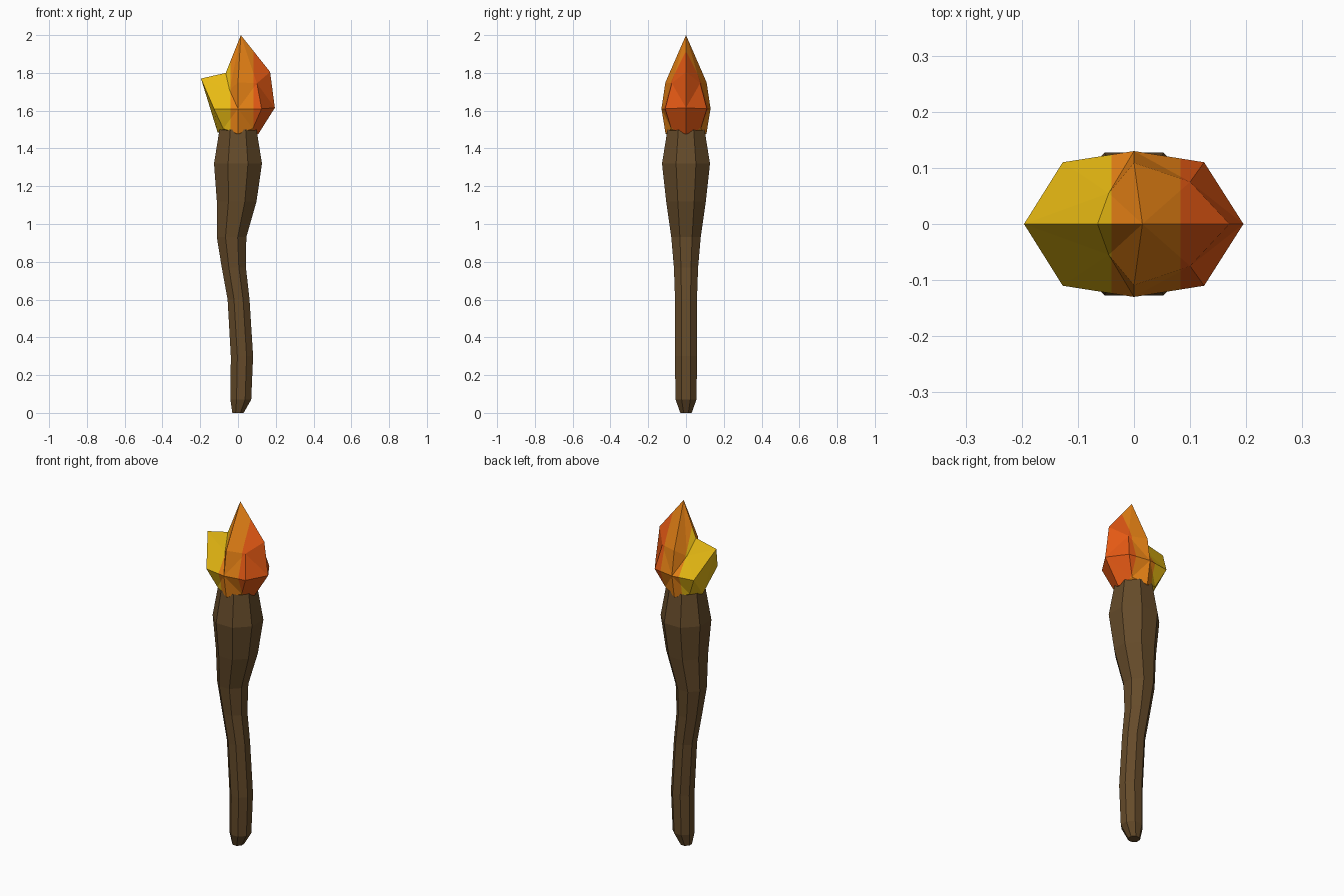
import bpy, bmesh, math

if "Cube" in bpy.data.objects:
    bpy.data.objects.remove(bpy.data.objects["Cube"])


def material(name, rgb):
    m = bpy.data.materials.new(name)
    m.diffuse_color = (*rgb, 1)
    m.use_nodes = True
    m.node_tree.nodes["Principled BSDF"].inputs["Base Color"].default_value = m.diffuse_color
    return m


def finish(bm, name, mats):
    bmesh.ops.recalc_face_normals(bm, faces=bm.faces)
    me = bpy.data.meshes.new(name)
    bm.to_mesh(me)
    bm.free()
    for m in mats:
        me.materials.append(m)
    ob = bpy.data.objects.new(name, me)
    bpy.context.collection.objects.link(ob)
    return ob


def bridge(bm, rings):
    # join successive eight-sided rings with quads
    for a, b in zip(rings, rings[1:]):
        for i in range(8):
            j = (i + 1) % 8
            bm.faces.new((a[i], a[j], b[j], b[i]))


brown = material("brown wood", (0.13, 0.07, 0.023))
yellow = material("flame yellow", (0.85, 0.52, 0.007))
orange = material("flame orange", (0.82, 0.23, 0.008))
red = material("flame red", (0.78, 0.10, 0.007))

# Wooden handle: octagonal sections (height, centre x, half width across flats)
sections = [(0, 0, 0.03), (0.07, 0.015, 0.055), (0.3, 0.021, 0.059),
            (0.6, 0.003, 0.058), (0.77, -0.022, 0.064), (0.93, -0.034, 0.078),
            (1.12, -0.007, 0.105), (1.32, 0, 0.127), (1.5, 0, 0.098)]
bm = bmesh.new()
rings = []
for z, cx, h in sections:
    r = h / math.cos(math.pi / 8)
    angles = [(k + 0.5) * math.pi / 4 for k in range(8)]
    rings.append([bm.verts.new((cx + r * math.cos(a), r * math.sin(a), z)) for a in angles])
bridge(bm, rings)
bm.faces.new(rings[0])
bm.faces.new(rings[-1])
finish(bm, "handle", [brown])

# Flame: half rings from +x round to -x, mirrored in y, closing at a tip
half_rings = [
    [(0.108, 0, 1.477), (0.078, 0.078, 1.505), (0, 0.108, 1.477),
     (-0.078, 0.078, 1.505), (-0.108, 0, 1.485)],
    [(0.195, 0, 1.615), (0.125, 0.11, 1.61), (0, 0.13, 1.61),
     (-0.127, 0.11, 1.61), (-0.196, 0, 1.77)],
    [(0.17, 0, 1.805), (0.1, 0.075, 1.745), (0, 0.109, 1.75),
     (-0.045, 0.055, 1.71), (-0.065, 0, 1.80)],
]
bm = bmesh.new()
rings = []
for half in half_rings:
    full = half + [(x, -y, z) for x, y, z in half[3:0:-1]]
    rings.append([bm.verts.new(p) for p in full])
bridge(bm, rings)
bm.faces.new(rings[0])
tip = bm.verts.new((0.015, 0, 2.0))
for i in range(8):
    bm.faces.new((rings[-1][i], rings[-1][(i + 1) % 8], tip))
bmesh.ops.triangulate(bm, faces=bm.faces[:])

# Colour bands across x, cut cleanly into the flame
for cut in (-0.04, 0.083):
    bmesh.ops.bisect_plane(bm, geom=bm.verts[:] + bm.edges[:] + bm.faces[:],
                           plane_co=(cut, 0, 0), plane_no=(1, 0, 0))
for f in bm.faces:
    x = f.calc_center_median().x
    f.material_index = 0 if x < -0.04 else 1 if x < 0.083 else 2
finish(bm, "flame", [yellow, orange, red])
